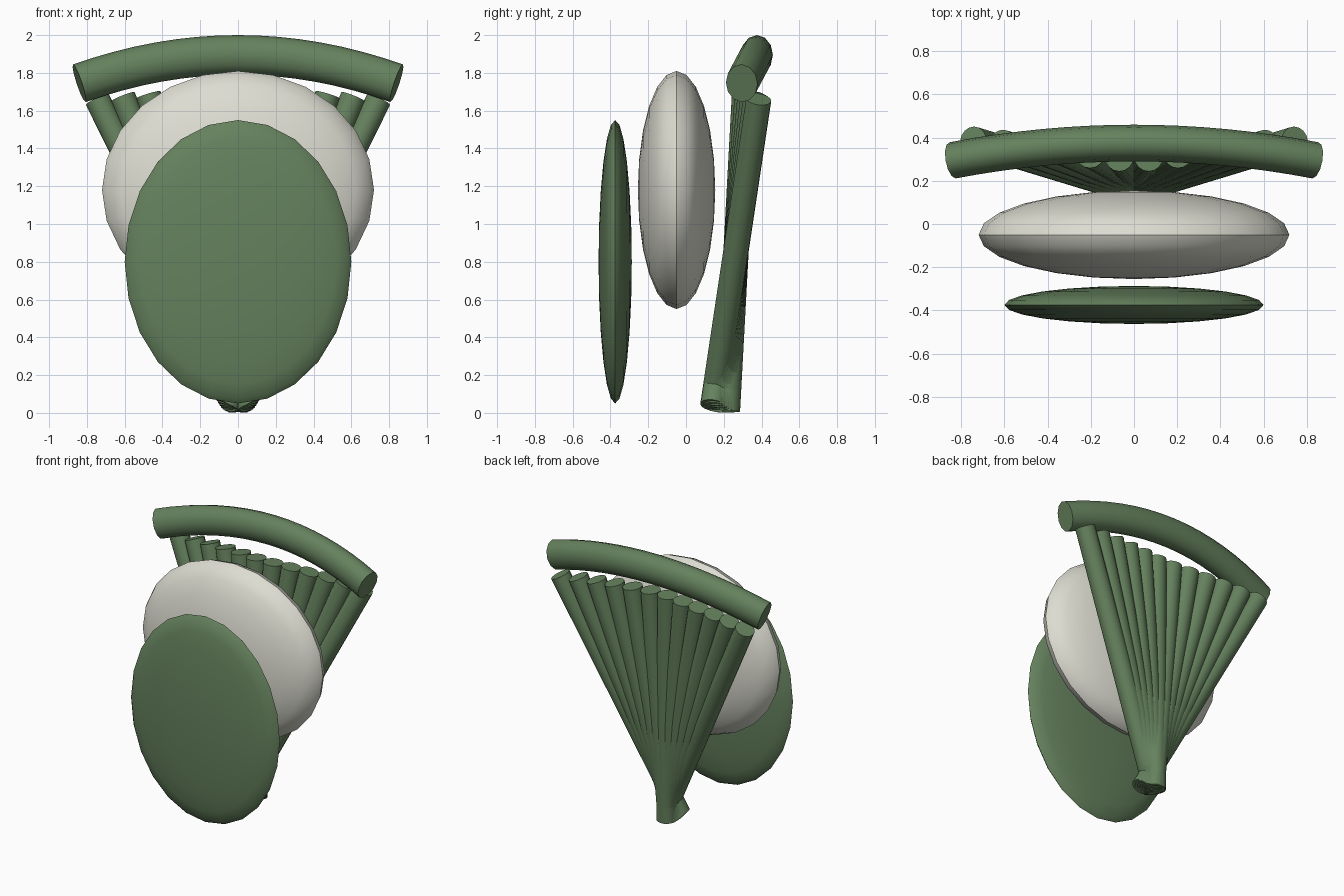
import bpy, bmesh, math
from mathutils import Vector, Matrix

cube = bpy.data.objects.get("Cube")
if cube:
    bpy.data.objects.remove(cube, do_unlink=True)


def make_material(name, rgb):
    mat = bpy.data.materials.new(name)
    mat.use_nodes = True
    mat.diffuse_color = (*rgb, 1)
    mat.node_tree.nodes["Principled BSDF"].inputs["Base Color"].default_value = (*rgb, 1)
    return mat


GREEN = make_material("leaf green", (0.13, 0.22, 0.11))
CREAM = make_material("warm white", (0.72, 0.72, 0.64))


def finish(name, bm, mat):
    bmesh.ops.recalc_face_normals(bm, faces=bm.faces)
    mesh = bpy.data.meshes.new(name)
    bm.to_mesh(mesh)
    bm.free()
    mesh.materials.append(mat)
    obj = bpy.data.objects.new(name, mesh)
    bpy.context.collection.objects.link(obj)
    bpy.ops.object.select_all(action='DESELECT')
    obj.select_set(True)
    bpy.context.view_layer.objects.active = obj
    bpy.ops.object.shade_smooth_by_angle(angle=math.radians(40))
    return obj


def ellipsoid(name, centre, radii, mat):
    """Flattened sphere with its poles facing front and back."""
    bm = bmesh.new()
    bmesh.ops.create_uvsphere(bm, u_segments=24, v_segments=12, radius=1)
    bm.transform(Matrix.Translation(centre) @ Matrix.Diagonal((*radii, 1))
                 @ Matrix.Rotation(math.pi / 2, 4, 'X'))
    return finish(name, bm, mat)


def sweep(name, path, ry, rz, sides, mat):
    """Capped elliptical tube along a list of points."""
    bm = bmesh.new()
    rings = []
    for i, p in enumerate(path):
        tangent = (path[min(i + 1, len(path) - 1)] - path[max(i - 1, 0)]).normalized()
        v = tangent.cross(Vector((0, 1, 0))).normalized()
        u = v.cross(tangent)
        angles = [2 * math.pi * k / sides for k in range(sides)]
        rings.append([bm.verts.new(p + u * ry * math.cos(a) + v * rz * math.sin(a))
                      for a in angles])
    for a, b in zip(rings, rings[1:]):
        for k in range(sides):
            n = (k + 1) % sides
            bm.faces.new((a[k], a[n], b[n], b[k]))
    bm.faces.new(rings[0])
    bm.faces.new(rings[-1])
    return finish(name, bm, mat)


# Front and middle lens-shaped bodies
ellipsoid("front_disc", (0, -0.375, 0.80), (0.60, 0.088, 0.75), GREEN)
ellipsoid("middle_disc", (0, -0.05, 1.18), (0.72, 0.205, 0.63), CREAM)

# Fan of slats that cross near the bottom
SLATS = 12
for i in range(SLATS):
    u = 2 * i / (SLATS - 1) - 1
    lean = abs(u)
    bottom = Vector((-0.055 * u, 0.227 - 0.085 * lean, 0.01 + 0.03 * u * u))
    top = Vector((0.745 * u, 0.303 + 0.082 * lean, 1.70 - 0.04 * u * u))
    sweep(f"slat_{i + 1}", [bottom, top], 0.067, 0.067, 16, GREEN)

# Curved bar across the top of the fan
bar_path = []
for i in range(17):
    t = i / 8 - 1
    bar_path.append(Vector((0.84 * t, 0.375 - 0.08 * t * t, 1.895 - 0.15 * t * t)))
sweep("top_bar", bar_path, 0.085, 0.105, 12, GREEN)
